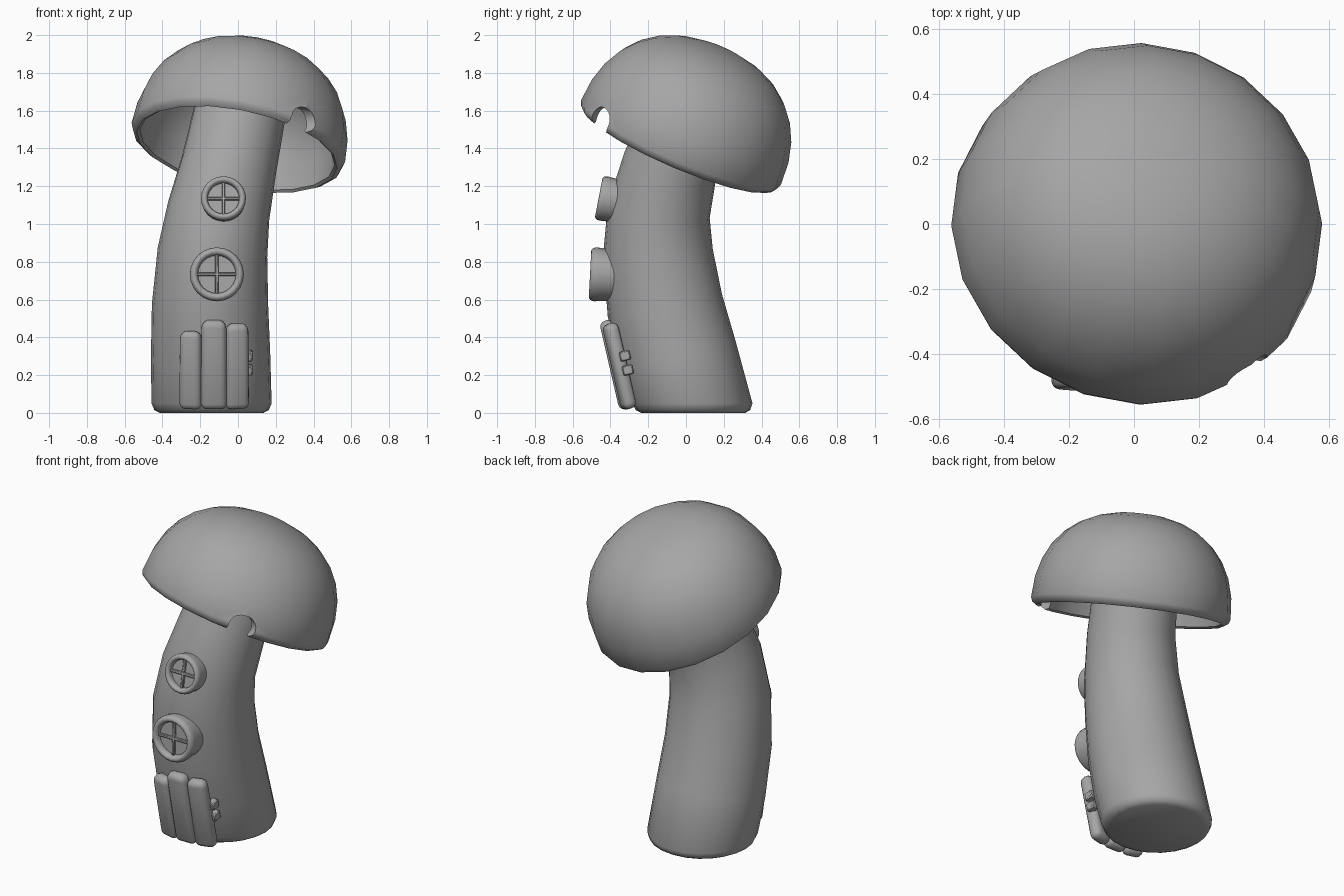
import bpy, bmesh
from math import sin, cos, pi, radians
from mathutils import Vector, Matrix

cube = bpy.data.objects.get("Cube")
if cube:
    bpy.data.objects.remove(cube, do_unlink=True)

GREY = (0.38, 0.38, 0.38, 1)
grey = bpy.data.materials.new("plain_grey")
grey.use_nodes = True
grey.diffuse_color = GREY
grey.node_tree.nodes["Principled BSDF"].inputs["Base Color"].default_value = GREY


def finish(name, bm, matrix=Matrix(), angle=40):
    """Turn a bmesh into a smooth-shaded object."""
    bmesh.ops.recalc_face_normals(bm, faces=bm.faces)
    me = bpy.data.meshes.new(name)
    bm.to_mesh(me)
    bm.free()
    me.materials.append(grey)
    ob = bpy.data.objects.new(name, me)
    bpy.context.collection.objects.link(ob)
    ob.matrix_world = matrix
    smooth(ob, angle)
    return ob


def smooth(ob, angle):
    bpy.ops.object.select_all(action="DESELECT")
    ob.select_set(True)
    bpy.context.view_layer.objects.active = ob
    bpy.ops.object.shade_smooth_by_angle(angle=radians(angle))


def ring(bm, radius, matrix, count):
    return [bm.verts.new(matrix @ Vector((radius * cos(2 * pi * i / count),
                                          radius * sin(2 * pi * i / count), 0)))
            for i in range(count)]


def bridge(bm, a, b):
    n = len(a)
    for i in range(n):
        bm.faces.new((a[i], a[(i + 1) % n], b[(i + 1) % n], b[i]))


def lathe(bm, profile, count, ends="capped"):
    """Spin (radius, height) points about z; ends are capped, joined or poles."""
    rings = [ring(bm, r, Matrix.Translation((0, 0, z)), count) for r, z in profile]
    for a, b in zip(rings, rings[1:]):
        bridge(bm, a, b)
    if ends == "joined":
        bridge(bm, rings[-1], rings[0])
    elif ends == "capped":
        bm.faces.new(rings[0])
        bm.faces.new(rings[-1])
    else:
        bmesh.ops.remove_doubles(bm, verts=bm.verts, dist=0.0001)


def add_box(bm, size, location=(0, 0, 0), bevel=0.0, segments=2):
    made = bmesh.ops.create_cube(bm, size=1, matrix=Matrix.Translation(location)
                                 @ Matrix.Diagonal((*size, 1)))
    if bevel:
        edges = list({e for v in made["verts"] for e in v.link_edges})
        bmesh.ops.bevel(bm, geom=edges, offset=bevel, segments=segments,
                        profile=0.5, affect="EDGES")


# Bent, tapering stem: (x, y, z, radius)
path = [(-0.14, 0.038, 0.0, 0.275), (-0.14, 0.037, 0.015, 0.303), (-0.14, 0.034, 0.05, 0.318),
        (-0.145, -0.043, 0.30, 0.316), (-0.148, -0.112, 0.57, 0.308),
        (-0.135, -0.149, 0.85, 0.291), (-0.102, -0.144, 1.07, 0.272),
        (-0.05, -0.085, 1.30, 0.254), (0.008, 0.03, 1.58, 0.243), (0.045, 0.1, 1.74, 0.235)]
bm = bmesh.new()
points = [Vector(p[:3]) for p in path]
rings = []
for i, p in enumerate(path):
    tangent = points[min(i + 1, len(path) - 1)] - points[max(i - 1, 0)]
    up = Vector((0, 0, 1))
    turn = up.rotation_difference(tangent if i > 2 else up).to_matrix().to_4x4()
    rings.append(ring(bm, p[3], Matrix.Translation(points[i]) @ turn, 24))
for a, b in zip(rings, rings[1:]):
    bridge(bm, a, b)
bm.faces.new(rings[0])
bm.faces.new(rings[-1])
finish("stem", bm, angle=50)


# Hollow tilted cap with a slightly flattened dome
def dome(radius, height, steps=8):
    angles = [pi / 2 * i / steps for i in range(steps)]
    return [(radius * sin(a) ** 0.87, height * cos(a) ** 0.87) for a in angles]


rim = [(0.575, 0.01), (0.566, -0.015), (0.54, -0.032), (0.525, -0.022)]
bm = bmesh.new()
lathe(bm, dome(0.575, 0.555) + rim + dome(0.525, 0.505)[::-1], 20, ends="poles")
axis = Vector((0.2, 0.43, 1)).normalized()
tilt = Vector((0, 0, 1)).rotation_difference(axis).to_matrix().to_4x4()
cap = finish("cap", bm, Matrix.Translation((0, -0.03, 1.423)) @ tilt)

# Round bite out of the cap rim
bm = bmesh.new()
lathe(bm, [(0.072, -0.2), (0.072, 0.2)], 20)
outward = Vector((0.88, -0.47, 0)).to_track_quat("Z", "Y").to_matrix().to_4x4()
cutter = finish("bite_cutter", bm, Matrix.Translation((0.35, -0.455, 1.548)) @ outward)
cutter.hide_render = True
cut = cap.modifiers.new("bite", "BOOLEAN")
cut.object = cutter
cut.operation = "DIFFERENCE"
cut.solver = "EXACT"
bpy.context.view_layer.update()
bpy.context.view_layer.objects.active = cap
bpy.ops.object.modifier_apply(modifier=cut.name)
bpy.data.objects.remove(cutter, do_unlink=True)
smooth(cap, 40)


# Round windows: rounded frame, sunken pane and cross bars
def window(name, location, radius, lean):
    place = Matrix.Translation(location) @ Matrix.Rotation(pi / 2 - radians(lean), 4, "X")
    w = radius * 0.3
    mid = radius - w / 2
    lip = [(mid + w / 2 * cos(a), w * 0.7 * (sin(a) - 1))
           for a in (pi * i / 8 for i in range(9))]
    bm = bmesh.new()
    lathe(bm, [(radius * 0.94, -0.15), (radius * 0.97, -0.07)] + lip
          + [(radius - w, -0.15)], 24, ends="joined")
    finish(name + "_frame", bm, place)
    bm = bmesh.new()
    lathe(bm, [(radius - w * 0.8, -0.12), (radius - w * 0.8, -0.035)], 24)
    finish(name + "_pane", bm, place)
    bm = bmesh.new()
    length = 2 * (radius - w * 0.8)
    add_box(bm, (length, 0.017, 0.02), (0, 0, -0.03), 0.004, 1)
    add_box(bm, (0.017, length, 0.02), (0, 0, -0.03), 0.004, 1)
    finish(name + "_bars", bm, place)


window("upper_window", (-0.077, -0.462, 1.14), 0.119, 11)
window("lower_window", (-0.112, -0.508, 0.735), 0.143, 3)

# Plank door leaning with the stem
lean = Matrix.Rotation(radians(13), 4, "X")
for side, x, y, turn, width, height in (("right", -0.25, -0.352, -12, 0.122, 0.425),
                                        ("middle", -0.128, -0.37, 0, 0.139, 0.485),
                                        ("left", -0.005, -0.353, 12, 0.126, 0.467)):
    bm = bmesh.new()
    add_box(bm, (width, 0.075, height), bevel=0.033, segments=3)
    for v in bm.verts:
        # narrow the top a little and arch it
        if v.co.z > 0:
            v.co.z -= 3 * v.co.x ** 2
            v.co.x *= 0.95
    place = (Matrix.Translation((x, y, 0.015 + height / 2)) @ lean
             @ Matrix.Rotation(radians(turn), 4, "Z"))
    finish(side + "_door_plank", bm, place)

# Keyhole slit
bm = bmesh.new()
add_box(bm, (0.005, 0.008, 0.05))
finish("keyhole", bm, Matrix.Translation((-0.04, -0.39, 0.24)) @ lean)

# Hinges on the left door edge
for name, y, z in (("lower_hinge", -0.308, 0.227), ("upper_hinge", -0.323, 0.302)):
    bm = bmesh.new()
    add_box(bm, (0.045, 0.056, 0.052), bevel=0.006, segments=1)
    finish(name, bm, Matrix.Translation((0.053, y, z)) @ lean)
